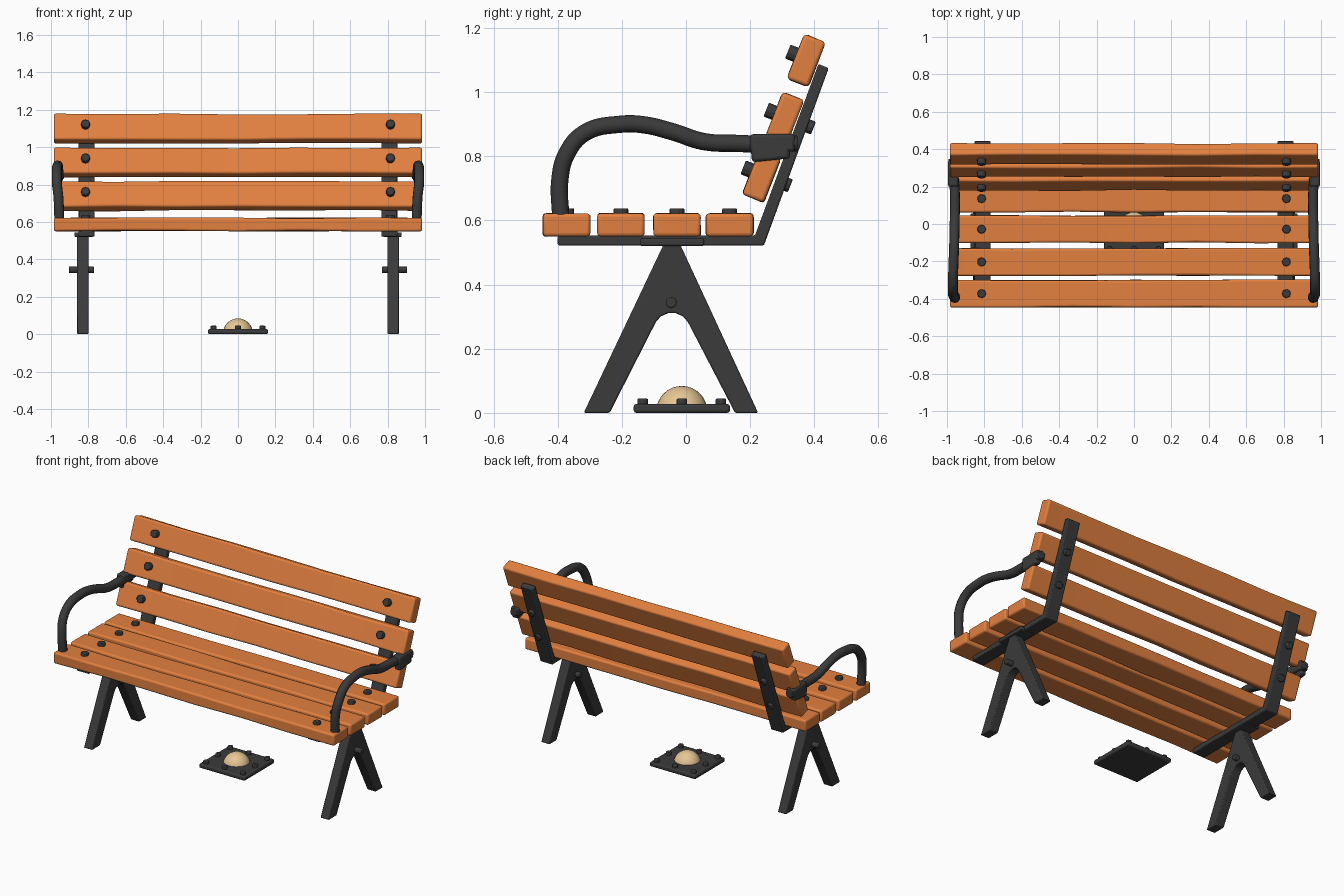
import bpy, bmesh, math, random
from mathutils import Vector, Matrix

if "Cube" in bpy.data.objects:
    bpy.data.objects.remove(bpy.data.objects["Cube"])

random.seed(4)
TILT = math.radians(-21.5)


def material(name, rgb):
    m = bpy.data.materials.new(name)
    m.diffuse_color = (*rgb, 1)
    m.use_nodes = True
    m.node_tree.nodes["Principled BSDF"].inputs["Base Color"].default_value = m.diffuse_color
    return m


WOOD = material("orange wood", (0.76, 0.215, 0.05))
IRON = material("dark iron", (0.043, 0.043, 0.043))
GLASS = material("warm lamp", (0.80, 0.57, 0.30))


def finish(name, bm, mat, bevel=0, segments=2):
    bmesh.ops.recalc_face_normals(bm, faces=bm.faces)
    me = bpy.data.meshes.new(name)
    bm.to_mesh(me)
    bm.free()
    me.materials.append(mat)
    ob = bpy.data.objects.new(name, me)
    bpy.context.collection.objects.link(ob)
    if bevel:
        b = ob.modifiers.new("bevel", 'BEVEL')
        b.width, b.segments, b.limit_method = bevel, segments, 'ANGLE'
        b.angle_limit = math.radians(35)
    bpy.ops.object.select_all(action='DESELECT')
    ob.select_set(True)
    bpy.context.view_layer.objects.active = ob
    bpy.ops.object.shade_smooth_by_angle(angle=math.radians(40))
    return ob


def box(name, loc, size, mat, bevel=0.006, rot=0):
    bm = bmesh.new()
    bmesh.ops.create_cube(bm, size=1, matrix=Matrix.Translation(loc)
                          @ Matrix.Rotation(rot, 4, 'X') @ Matrix.Diagonal((*size, 1)))
    return finish(name, bm, mat, bevel)


def slat(name, y, z, sy, sz, rot=0):
    """Long plank with slightly uneven hand-cut edges."""
    bm = bmesh.new()
    rings = []
    n = 6
    for i in range(n + 1):
        x = -0.985 + 1.97 * i / n
        ring = []
        for a, b in ((-1, -1), (1, -1), (1, 1), (-1, 1)):
            j = [random.uniform(-0.005, 0.002) if 0 < i < n else 0 for _ in range(2)]
            p = Vector((0, a * (sy / 2 + j[0]), b * (sz / 2 + j[1])))
            p = Matrix.Rotation(rot, 3, 'X') @ p
            ring.append(bm.verts.new((x, y + p.y, z + p.z)))
        rings.append(ring)
    for r, q in zip(rings, rings[1:]):
        for k in range(4):
            bm.faces.new((r[k], r[(k + 1) % 4], q[(k + 1) % 4], q[k]))
    bm.faces.new(rings[0])
    bm.faces.new(rings[-1])
    return finish(name, bm, WOOD, 0.011, 3)


def extrude_profile(name, pts, x0, x1, bevel=0.005):
    """Side profile (y, z) given thickness along x."""
    bm = bmesh.new()
    f = bm.faces.new([bm.verts.new((x0, y, z)) for y, z in pts])
    g = bmesh.ops.extrude_face_region(bm, geom=[f])
    bmesh.ops.translate(bm, vec=(x1 - x0, 0, 0),
                        verts=[v for v in g["geom"] if isinstance(v, bmesh.types.BMVert)])
    return finish(name, bm, IRON, bevel)


def bolt(name, loc, axis, r=0.024, h=0.04, sides=8):
    bm = bmesh.new()
    rot = Vector(axis).to_track_quat('Z', 'Y').to_matrix().to_4x4()
    bmesh.ops.create_cone(bm, cap_ends=True, segments=sides, radius1=r, radius2=r, depth=h,
                          matrix=Matrix.Translation(loc) @ rot)
    return finish(name, bm, IRON, 0.004)


def tube(name, pts, r):
    cu = bpy.data.curves.new(name, 'CURVE')
    cu.dimensions = '3D'
    cu.bevel_depth, cu.bevel_resolution, cu.use_fill_caps = r, 3, True
    cu.resolution_u = 6
    sp = cu.splines.new('BEZIER')
    sp.bezier_points.add(len(pts) - 1)
    for bp, p in zip(sp.bezier_points, pts):
        bp.co = p
        bp.handle_left_type = bp.handle_right_type = 'AUTO'
    cu.materials.append(IRON)
    ob = bpy.data.objects.new(name, cu)
    bpy.context.collection.objects.link(ob)


# Planks
SEAT_Y = (-0.372, -0.203, -0.028, 0.136)
BACK = ((0.236, 0.738), (0.308, 0.918), (0.375, 1.099))
for i, y in enumerate(SEAT_Y):
    slat(f"seat_slat_{i + 1}", y, 0.586, 0.148, 0.072)
for i, (y, z) in enumerate(BACK):
    slat(f"back_slat_{i + 1}", y, z, 0.072, 0.150, TILT)

normal = Vector((0, -math.cos(TILT), -math.sin(TILT)))  # front of the backrest

for s, side in ((-1, "left"), (1, "right")):
    # Bent strap under the seat and behind the back
    extrude_profile(f"{side}_frame_strap",
                    [(-0.40, 0.522), (0.243, 0.522), (0.445, 1.075), (0.413, 1.088),
                     (0.215, 0.553), (-0.40, 0.553)], s * 0.767, s * 0.852)
    # A-shaped leg with rounded crotch
    arch = [(-0.044 + 0.055 * math.cos(a), 0.262 + 0.05 * math.sin(a))
            for a in (math.radians(d) for d in range(25, 156, 26))]
    extrude_profile(f"{side}_leg",
                    [(-0.319, 0), (-0.238, 0)] + arch[::-1] +
                    [(0.153, 0), (0.225, 0), (-0.018, 0.525), (-0.070, 0.525)],
                    s * 0.80, s * 0.86)
    box(f"{side}_leg_plate", (s * 0.825, -0.044, 0.532), (0.10, 0.20, 0.024), IRON)
    bolt(f"{side}_leg_bolt", (s * 0.837, -0.046, 0.344), (1, 0, 0), 0.018, 0.134)
    # Plank bolts
    for i, y in enumerate(SEAT_Y):
        bolt(f"{side}_seat_bolt_{i + 1}", (s * 0.815, y, 0.618), (0, 0, 1))
    for i, (y, z) in enumerate(BACK):
        c = Vector((s * 0.815, y, z + 0.005))
        bolt(f"{side}_back_bolt_{i + 1}", c + normal * 0.042, normal)
        if i < 2:
            bolt(f"{side}_rear_nut_{i + 1}", c - normal * 0.076, normal, 0.022)
    # Curved armrest, clamped between two back planks
    tube(f"{side}_armrest", [(s * x, y, z) for x, y, z in (
        (0.955, -0.390, 0.60), (0.960, -0.393, 0.73), (0.968, -0.372, 0.808),
        (0.968, -0.316, 0.873), (0.965, -0.205, 0.900), (0.962, -0.13, 0.898),
        (0.960, -0.04, 0.876), (0.958, 0.055, 0.846), (0.958, 0.17, 0.840),
        (0.965, 0.26, 0.836))], 0.027)
    box(f"{side}_armrest_tongue", (s * 0.967, 0.27, 0.842), (0.055, 0.14, 0.055), IRON, 0.01)
    box(f"{side}_armrest_clamp", (s * 0.975, 0.262, 0.825), (0.04, 0.12, 0.075), IRON, 0.01, 0.1)
    bolt(f"{side}_armrest_bolt", (s * 0.967, 0.335, 0.84), (0, 1, 0), 0.026, 0.025)

# Ground lamp: plate, bolts and dome
CY = -0.013
box("lamp_plate", (0, CY, 0.014), (0.32, 0.30, 0.028), IRON, 0.008)
for ix in (-1, 0, 1):
    for iy in (-1, 0, 1):
        if ix or iy:
            bolt("lamp_bolt", (ix * 0.13, CY + iy * 0.122, 0.030), (0, 0, 1), 0.017, 0.03)
bm = bmesh.new()
bmesh.ops.create_uvsphere(bm, u_segments=24, v_segments=16, radius=0.08,
                          matrix=Matrix.Translation((0, CY, 0.004)))
bmesh.ops.bisect_plane(bm, geom=bm.verts[:] + bm.edges[:] + bm.faces[:], plane_co=(0, 0, 0.01),
                       plane_no=(0, 0, 1), clear_inner=True)
finish("lamp_dome", bm, GLASS)
